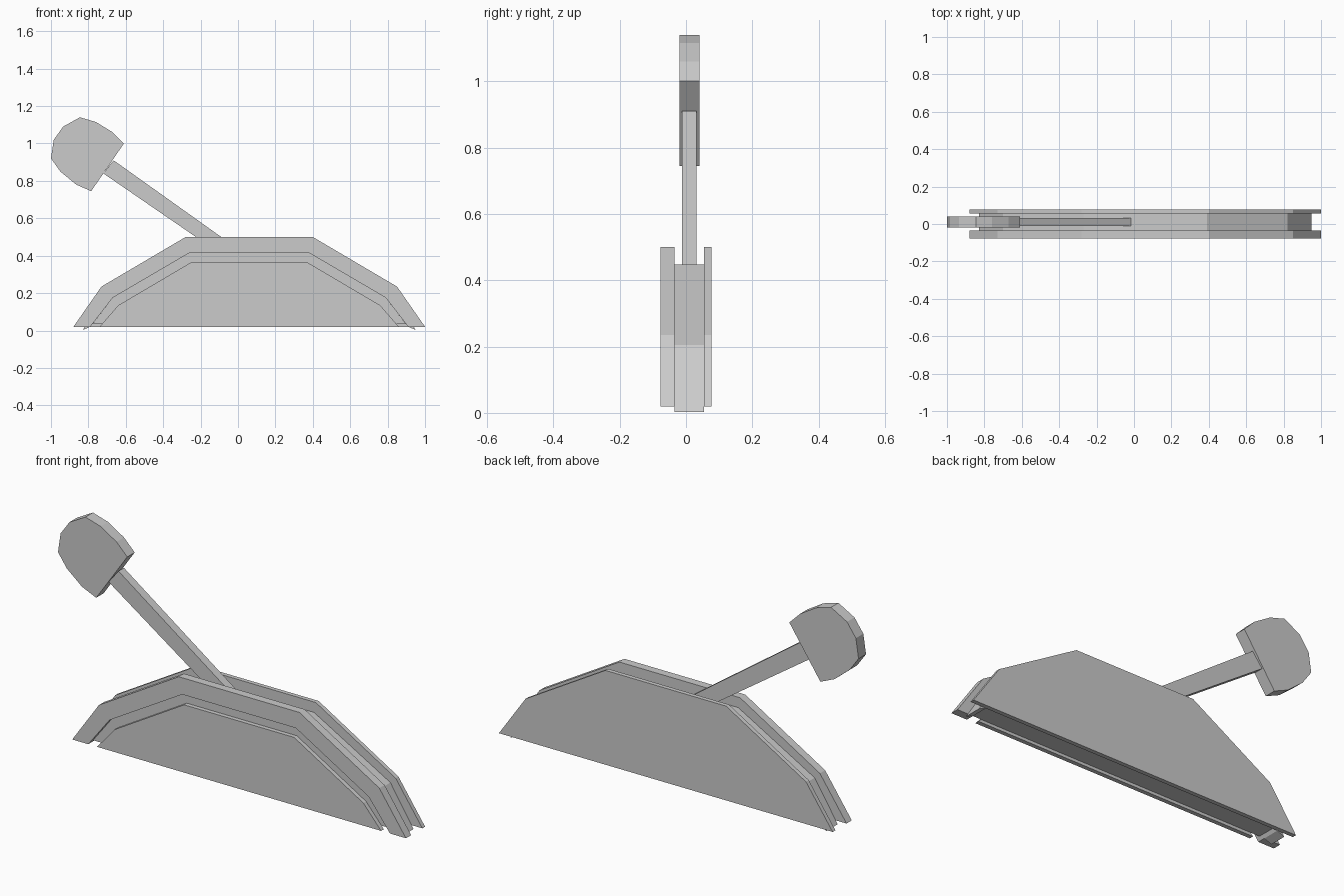
import bpy, bmesh

if "Cube" in bpy.data.objects:
    bpy.data.objects.remove(bpy.data.objects["Cube"])

CX = 0.06  # symmetry axis of the arched body


def prism(name, pts, y0, y1):
    """Extrude an x/z outline from y0 to y1."""
    bm = bmesh.new()
    face = bm.faces.new([bm.verts.new((x, y0, z)) for x, z in pts])
    res = bmesh.ops.extrude_face_region(bm, geom=[face])
    verts = [v for v in res["geom"] if isinstance(v, bmesh.types.BMVert)]
    bmesh.ops.translate(bm, verts=verts, vec=(0, y1 - y0, 0))
    bmesh.ops.recalc_face_normals(bm, faces=bm.faces)
    bmesh.ops.triangulate(bm, faces=[f for f in bm.faces if len(f.verts) > 4])
    me = bpy.data.meshes.new(name)
    bm.to_mesh(me)
    bm.free()
    ob = bpy.data.objects.new(name, me)
    bpy.context.collection.objects.link(ob)
    return ob


def arch(half):
    """Mirror a half outline (offset from axis, z) into a full arch, left to right."""
    return [(CX - x, z) for x, z in half] + [(CX + x, z) for x, z in reversed(half)]


outer = [(0.94, 0.02), (0.79, 0.235), (0.34, 0.5)]
middle = [(0.89, 0.003), (0.76, 0.205), (0.33, 0.447)]
inner = [(0.85, 0.02), (0.73, 0.175), (0.32, 0.415)]
panel = [(0.80, 0.02), (0.70, 0.135), (0.31, 0.365)]
core = [(0.838, 0.035)] + inner[1:]

# Body: back plate, recessed rim, filling, front ring and inset front panel
prism("back_plate", arch(outer), 0.055, 0.077)
prism("middle_rim", arch(middle) + arch(inner)[::-1], -0.035, 0.055)
prism("body_core", arch(core), -0.055, 0.055)
prism("front_ring", arch(outer) + arch(inner)[::-1], -0.077, -0.035)
prism("front_panel", arch(panel), -0.077, -0.055)

# Lever shaft, ending between the plates
prism("lever_shaft", [(-0.665, 0.91), (-0.72, 0.84), (-0.145, 0.445), (-0.012, 0.445)],
      -0.012, 0.032)

# Rounded lever head
prism("lever_head", [(-0.61, 1.0), (-0.785, 0.745), (-0.865, 0.78), (-0.95, 0.85),
                     (-1.0, 0.92), (-0.985, 1.02), (-0.935, 1.09), (-0.845, 1.14),
                     (-0.76, 1.115), (-0.67, 1.06)], -0.02, 0.04)
